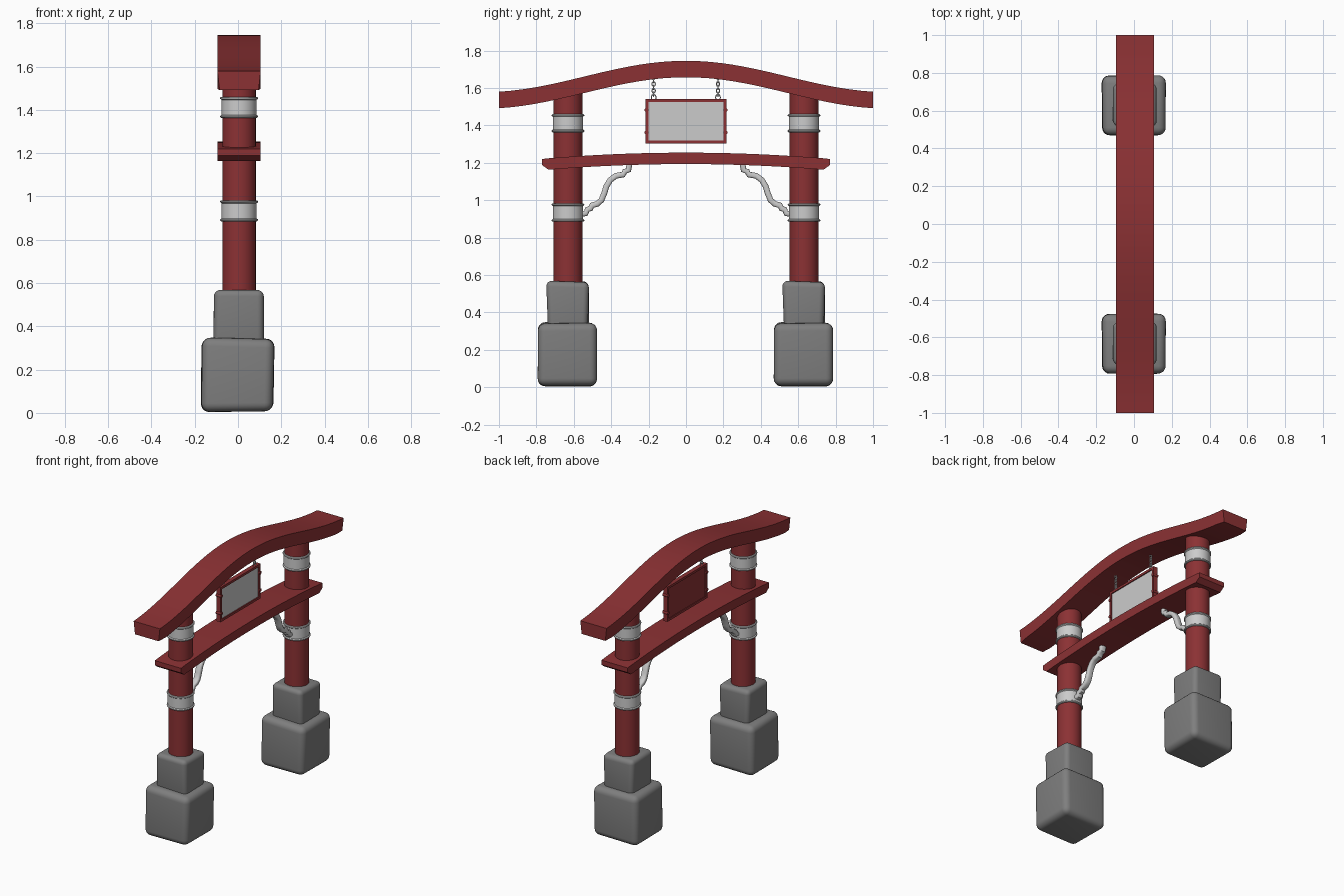
import bpy, bmesh, math, random
from mathutils import Vector, Matrix

if "Cube" in bpy.data.objects:
    bpy.data.objects.remove(bpy.data.objects["Cube"])

CX = 0.005          # x centre of the timber frame
PY = 0.631          # pillar distance from the middle


def material(name, color):
    m = bpy.data.materials.new(name)
    m.diffuse_color = (*color, 1)
    m.use_nodes = True
    m.node_tree.nodes["Principled BSDF"].inputs["Base Color"].default_value = m.diffuse_color
    return m


RED = material("red_paint", (0.26, 0.031, 0.034))
STONE = material("dark_stone", (0.21, 0.21, 0.21))


def finish(name, bm, mat=None, smooth=None):
    bmesh.ops.recalc_face_normals(bm, faces=bm.faces)
    me = bpy.data.meshes.new(name)
    bm.to_mesh(me)
    bm.free()
    ob = bpy.data.objects.new(name, me)
    bpy.context.collection.objects.link(ob)
    if mat:
        me.materials.append(mat)
    if smooth:
        bpy.ops.object.select_all(action='DESELECT')
        ob.select_set(True)
        bpy.context.view_layer.objects.active = ob
        bpy.ops.object.shade_smooth_by_angle(angle=math.radians(smooth))
    return ob


def add_box(bm, lo, hi):
    lo, hi = Vector(lo), Vector(hi)
    mat = Matrix.Translation((lo + hi) / 2) @ Matrix.Diagonal((*(hi - lo), 1))
    return bmesh.ops.create_cube(bm, size=1, matrix=mat)["verts"]


def sweep(rings, bm, closed=False):
    # Skin a list of equal-length rings of points
    vs = [[bm.verts.new(p) for p in r] for r in rings]
    n, k = len(vs[0]), len(vs)
    for i in range(k if closed else k - 1):
        a, b = vs[i], vs[(i + 1) % k]
        for j in range(n):
            bm.faces.new((a[j], a[(j + 1) % n], b[(j + 1) % n], b[j]))
    if not closed:
        bm.faces.new(vs[0])
        bm.faces.new(vs[-1])


def lathe(name, profile, y, mat=None, closed=False, seg=32):
    bm = bmesh.new()
    rings = [[(CX + r * math.cos(t), y + r * math.sin(t), z)
              for t in [2 * math.pi * i / seg for i in range(seg)]] for r, z in profile]
    sweep(rings, bm, closed)
    return finish(name, bm, mat, 35)


def beam(name, sections, half):
    # sections: (y, bottom z, top z, half width of the underside)
    bm = bmesh.new()
    sweep([[(CX - w, y, b), (CX + w, y, b), (CX + half, y, t), (CX - half, y, t)]
           for y, b, t, w in sections], bm)
    return finish(name, bm, RED, 30)


# Stone footings: slightly uneven rounded blocks, same pair under each pillar
def stone(name, y, lo, hi, bevel, seed):
    rnd = random.Random(seed)
    bm = bmesh.new()
    for v in add_box(bm, lo, hi):
        inward = [-1 if c > m else 1 for c, m in zip(v.co, [(a + b) / 2 for a, b in zip(lo, hi)])]
        v.co += Vector([s * rnd.uniform(0, 0.012) for s in inward])
        v.co.y += y
    bmesh.ops.bevel(bm, geom=bm.edges[:], offset=bevel, offset_type='OFFSET',
                    segments=5, profile=0.5, affect='EDGES')
    finish(name, bm, STONE, 60)


for side, y in (("left", -PY), ("right", PY)):
    stone(side + "_lower_stone", y, (-0.172, -0.168, 0.0), (0.17, 0.165, 0.35), 0.04, 3)
    stone(side + "_upper_stone", y, (-0.118, -0.117, 0.31), (0.122, 0.116, 0.572), 0.03, 8)
    # Pillar and its metal bands with raised rims
    lathe(side + "_pillar", [(0.077, 0.5), (0.077, 1.6)], y, RED)
    for label, z in (("lower", 0.885), ("upper", 1.363)):
        lathe(f"{side}_{label}_band",
              [(0.07, z), (0.083, z), (0.087, z + 0.004), (0.087, z + 0.009), (0.081, z + 0.014),
               (0.081, z + 0.083), (0.087, z + 0.088), (0.087, z + 0.093), (0.083, z + 0.097),
               (0.07, z + 0.097)], y, closed=True)

# Curved top beam, slightly narrowed under the tips
top = []
for i in range(33):
    y = -1 + i / 16
    z = 1.745 - 0.168 * (1 - math.cos(0.92 * math.pi * y)) / 2
    top.append((y, z - 0.088, z, 0.09 if abs(y) > 0.99 else 0.1))
beam("top_beam", top, 0.1)

# Lower beam with undercut ends
low = [(y, 1.193 - 0.056 * y * y, 1.254 - 0.056 * y * y, 0.1)
       for y in [-0.735 + 1.47 * i / 20 for i in range(21)]]
low = [(-0.77, 1.188, 1.22, 0.1)] + low + [(0.77, 1.188, 1.22, 0.1)]
beam("lower_beam", low, 0.1)

# Wavy corner brackets with stepped ends: centre line (y, z) stroked and thickened
path = [(0.565, 0.925), (0.535, 0.93), (0.528, 0.95), (0.51, 0.955), (0.503, 0.972),
        (0.475, 0.98), (0.452, 1.0), (0.438, 1.035), (0.425, 1.075), (0.405, 1.108),
        (0.375, 1.13), (0.335, 1.137), (0.327, 1.155), (0.308, 1.16), (0.302, 1.195)]
for side, s in (("left", -1), ("right", 1)):
    bm = bmesh.new()
    rings = []
    for i, (y, z) in enumerate(path):
        a, b = path[max(i - 1, 0)], path[min(i + 1, len(path) - 1)]
        d = Vector((b[0] - a[0], b[1] - a[1])).normalized()
        ring = []
        for j in range(12):
            t = 2 * math.pi * (j + 0.5) / 12
            u = 0.016 * math.copysign(abs(math.cos(t)) ** 0.6, math.cos(t))
            w = 0.022 * math.copysign(abs(math.sin(t)) ** 0.6, math.sin(t))
            ring.append((CX + w, s * (y - d.y * u), z + d.x * u))
        rings.append(ring)
    sweep(rings, bm)
    finish(side + "_bracket", bm, None, 40)

# Hanging sign: red frame, back board and side pegs, pale panel facing +x
Y, Z0, Z1, F = 0.217, 1.303, 1.542, 0.016
bm = bmesh.new()
for z in (Z0, Z1 - F):
    add_box(bm, (CX - 0.015, -Y, z), (CX + 0.015, Y, z + F))
for y in (-Y, Y - F):
    add_box(bm, (CX - 0.015, y, Z0), (CX + 0.015, y + F, Z1))
add_box(bm, (CX - 0.01, -Y + 0.01, Z0 + 0.01), (CX, Y - 0.01, Z1 - 0.01))
finish("sign_frame", bm, RED)
bm = bmesh.new()
for y in (-Y + 0.006, Y - 0.006):
    for z in (1.362, 1.482):
        bmesh.ops.create_cone(bm, cap_ends=True, segments=12, radius1=0.011, radius2=0.011,
                              depth=0.04, matrix=Matrix.Translation((CX, y, z))
                              @ Matrix.Rotation(math.pi / 2, 4, 'Y'))
finish("sign_pegs", bm, RED, 35)
bm = bmesh.new()
add_box(bm, (CX, -Y + 0.012, Z0 + 0.012), (CX + 0.008, Y - 0.012, Z1 - 0.012))
finish("sign_panel", bm)

# Chains of alternating oval links
for side, y in (("left", -0.173), ("right", 0.171)):
    bm = bmesh.new()
    for k in range(7):
        z, r = 1.549 + 0.018 * k, 0.0125 if k == 0 else 0.009
        rings = []
        for i in range(16):
            a = 2 * math.pi * i / 16
            ring = []
            for j in range(6):
                b = 2 * math.pi * j / 6
                q = r + 0.0028 * math.cos(b)
                across, off, up = q * math.cos(a), 0.0028 * math.sin(b), 1.3 * q * math.sin(a)
                ring.append((CX + off, y + across, z + up) if k % 2 == 0
                            else (CX + across, y + off, z + up))
            rings.append(ring)
        sweep(rings, bm, closed=True)
    finish(side + "_chain", bm, None, 60)
